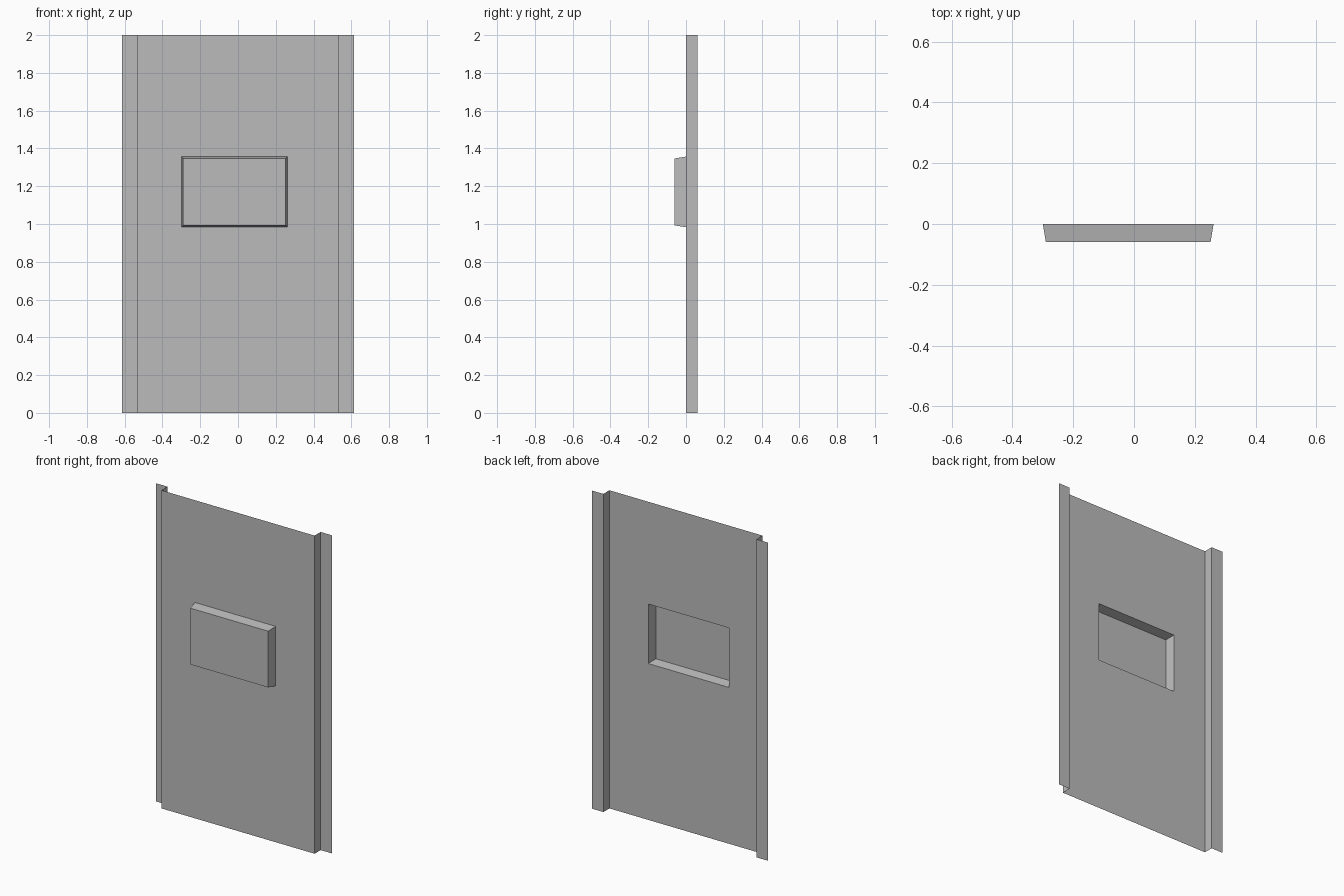
import bpy, bmesh

old = bpy.data.objects.get("Cube")
if old:
    bpy.data.objects.remove(old, do_unlink=True)

grey = bpy.data.materials.new("sheet_grey")
grey.use_nodes = True
colour = (0.5, 0.5, 0.5, 1.0)
grey.diffuse_color = colour
grey.node_tree.nodes["Principled BSDF"].inputs["Base Color"].default_value = colour

DEPTH = 0.06
HEIGHT = 2.0
X0, X1, Z0, Z1 = -0.30, 0.262, 0.983, 1.357   # opening of the raised box


def make_object(name, bm):
    bmesh.ops.remove_doubles(bm, verts=bm.verts, dist=1e-5)
    mesh = bpy.data.meshes.new(name)
    bm.to_mesh(mesh)
    bm.free()
    mesh.materials.append(grey)
    obj = bpy.data.objects.new(name, mesh)
    bpy.context.collection.objects.link(obj)
    return obj


# Folded sheet: flange, return, front face, return, flange
profile = [(-0.613, DEPTH), (-0.533, DEPTH), (-0.533, 0), (X0, 0), (X1, 0),
           (0.533, 0), (0.533, DEPTH), (0.613, DEPTH)]
levels = [0, Z0, Z1, HEIGHT]
bm = bmesh.new()
grid = [[bm.verts.new((x, y, z)) for x, y in profile] for z in levels]
for r in range(len(levels) - 1):
    for c in range(len(profile) - 1):
        face = bm.faces.new((grid[r][c], grid[r][c + 1], grid[r + 1][c + 1], grid[r + 1][c]))
        if r == 1 and c == 3:
            opening = face

# Raised box: push the middle panel forward with a slight taper, open at the back
panel = bmesh.ops.extrude_discrete_faces(bm, faces=[opening])["faces"][0]
rim = [v.co.copy() for v in panel.verts]
cx, cz = (X0 + X1) / 2, (Z0 + Z1) / 2
for v in panel.verts:
    v.co.x += 0.01 if v.co.x < cx else -0.01
    v.co.z += 0.01 if v.co.z < cz else -0.01
    v.co.y = -DEPTH
# Tapered sides are rebuilt if the extrusion left the panel detached
if all(e.is_boundary for e in panel.edges):
    front = list(panel.verts)
    back = [bm.verts.new(p) for p in rim]
    for i in range(4):
        j = (i + 1) % 4
        bm.faces.new((back[i], back[j], front[j], front[i]))

make_object("folded_panel", bm)
